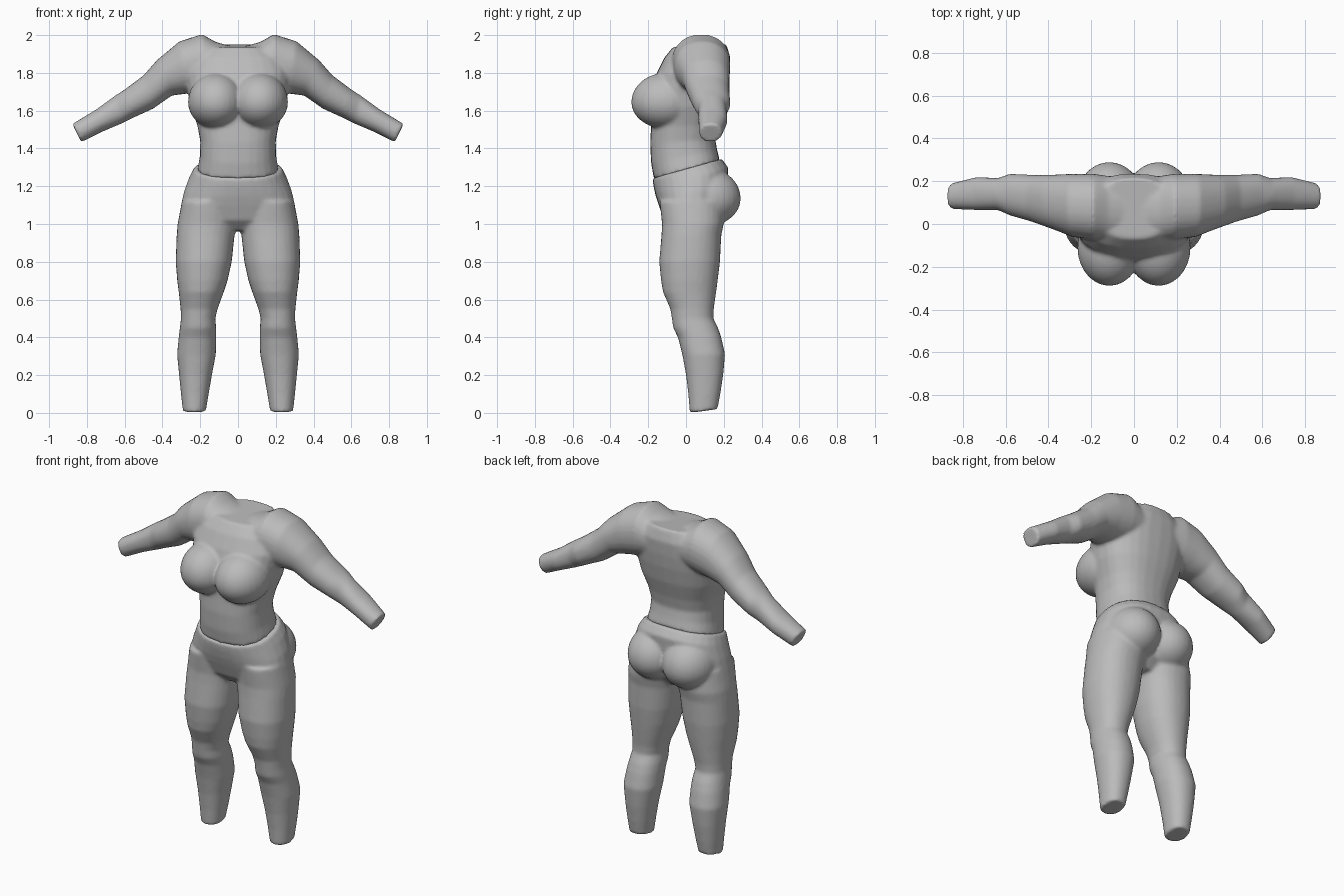
import bpy, bmesh, math
from mathutils import Vector

if "Cube" in bpy.data.objects:
    bpy.data.objects.remove(bpy.data.objects["Cube"])

N = 28
grey = bpy.data.materials.new("plain grey")
grey.diffuse_color = (0.5, 0.5, 0.5, 1)
grey.use_nodes = True
grey.node_tree.nodes["Principled BSDF"].inputs["Base Color"].default_value = grey.diffuse_color


def sup(a, p):
    """Point on a unit superellipse."""
    c, s = math.cos(a), math.sin(a)
    return (math.copysign(abs(c) ** (2 / p), c), math.copysign(abs(s) ** (2 / p), s))


def skin(bm, rings):
    """Join rings of points into a closed tube."""
    loops = [[bm.verts.new(p) for p in r] for r in rings]
    for a, b in zip(loops, loops[1:]):
        for i in range(N):
            j = (i + 1) % N
            bm.faces.new((a[i], a[j], b[j], b[i]))
    bm.faces.new(loops[0][::-1])
    bm.faces.new(loops[-1])


def upright(bm, rows, side=1, p=2.3):
    """Tube along z; row = height, tilt, x range, y range."""
    rings = []
    for z, tilt, x0, x1, y0, y1 in rows:
        ring = []
        for i in range(N):
            c, s = sup(2 * math.pi * i / N, p)
            y = (y0 + y1) / 2 + s * (y1 - y0) / 2
            ring.append((side * ((x0 + x1) / 2 + c * (x1 - x0) / 2), y, z + tilt * y))
        rings.append(ring)
    skin(bm, rings)


def sideways(bm, rows, side, p=2.2):
    """Tube along x; row = top x, z, bottom x, z, y range."""
    rings = []
    for tx, tz, bx, bz, y0, y1 in rows:
        ring = []
        for i in range(N):
            c, s = sup(2 * math.pi * i / N, p)
            t = (s + 1) / 2
            ring.append((side * (bx + (tx - bx) * t),
                         (y0 + y1) / 2 + c * (y1 - y0) / 2, bz + (tz - bz) * t))
        rings.append(ring)
    skin(bm, rings)


def blob(bm, center, radii, up=1.0):
    """Ellipsoid whose upper half may be stretched."""
    res = bmesh.ops.create_uvsphere(bm, u_segments=28, v_segments=18, radius=1)
    for v in res["verts"]:
        k = up if v.co.z > 0 else 1
        v.co = Vector((v.co.x * radii[0], v.co.y * radii[1], v.co.z * radii[2] * k)) + Vector(center)


def finish(name, bm, smooth):
    """Fuse the overlapping forms into one soft skin."""
    bmesh.ops.recalc_face_normals(bm, faces=bm.faces)
    me = bpy.data.meshes.new(name)
    bm.to_mesh(me)
    bm.free()
    me.materials.append(grey)
    ob = bpy.data.objects.new(name, me)
    bpy.context.collection.objects.link(ob)
    m = ob.modifiers.new("fuse", "REMESH")
    m.mode = "VOXEL"
    m.voxel_size = 0.01
    m.use_smooth_shade = True
    s = ob.modifiers.new("soften", "SMOOTH")
    s.factor = 0.5
    s.iterations = smooth


# Upper body: trunk, bust, shoulders running into the arms
bm = bmesh.new()
trunk = [(1.285, .28, .215, -.17, .18), (1.36, .2, .202, -.185, .165),
         (1.44, .05, .2, -.19, .155), (1.52, 0, .215, -.185, .17),
         (1.62, 0, .25, -.18, .2), (1.72, 0, .27, -.18, .22),
         (1.80, 0, .28, -.155, .23), (1.88, 0, .25, -.115, .235),
         (1.94, .05, .17, -.07, .215)]
upright(bm, [(z, t, -r, r, a, b) for z, t, r, a, b in trunk], p=2.4)
arm = [(0, 1.93, 0, 1.75, -.08, .22), (.12, 1.965, .12, 1.72, -.08, .225),
       (.19, 2.005, .19, 1.70, -.075, .235), (.31, 1.967, .27, 1.69, -.06, .235),
       (.43, 1.867, .35, 1.68, -.02, .23), (.50, 1.787, .45, 1.61, .01, .23),
       (.60, 1.712, .56, 1.56, .04, .235), (.65, 1.68, .62, 1.53, .065, .215),
       (.75, 1.607, .72, 1.488, .065, .22), (.877, 1.53, .83, 1.433, .07, .19)]
for side in (-1, 1):
    sideways(bm, arm, side)
    blob(bm, (side * .115, -.11, 1.645), (.15, .18, .14), 1.1)
finish("shirt", bm, 6)

# Lower body: hips, seat and legs
bm = bmesh.new()
hips = [(1.292, .28, .232, -.178, .19), (1.24, .25, .258, -.172, .225),
        (1.17, .15, .285, -.16, .22), (1.10, 0, .302, -.145, .2),
        (1.02, 0, .29, -.115, .17), (.965, 0, .15, -.06, .12)]
upright(bm, [(z, t, -r, r, a, b) for z, t, r, a, b in hips])
leg = [(1.12, 0, .01, .297, -.14, .2), (1.0, 0, .01, .32, -.127, .2),
       (.94, 0, .018, .325, -.13, .187), (.80, 0, .033, .33, -.142, .18),
       (.70, 0, .055, .322, -.132, .168), (.64, 0, .075, .314, -.122, .16),
       (.55, 0, .108, .304, -.083, .147), (.50, 0, .12, .302, -.075, .145),
       (.45, 0, .115, .308, -.068, .17), (.40, 0, .115, .314, -.043, .187),
       (.31, 0, .117, .323, -.02, .207), (.20, 0, .138, .312, 0, .197),
       (.10, 0, .155, .302, .012, .182), (-.003, .14, .17, .292, .02, .167)]
for side in (-1, 1):
    upright(bm, leg, side, 2.2)
    blob(bm, (side * .115, .115, 1.135), (.155, .175, .145), 1.1)
finish("trousers", bm, 6)
